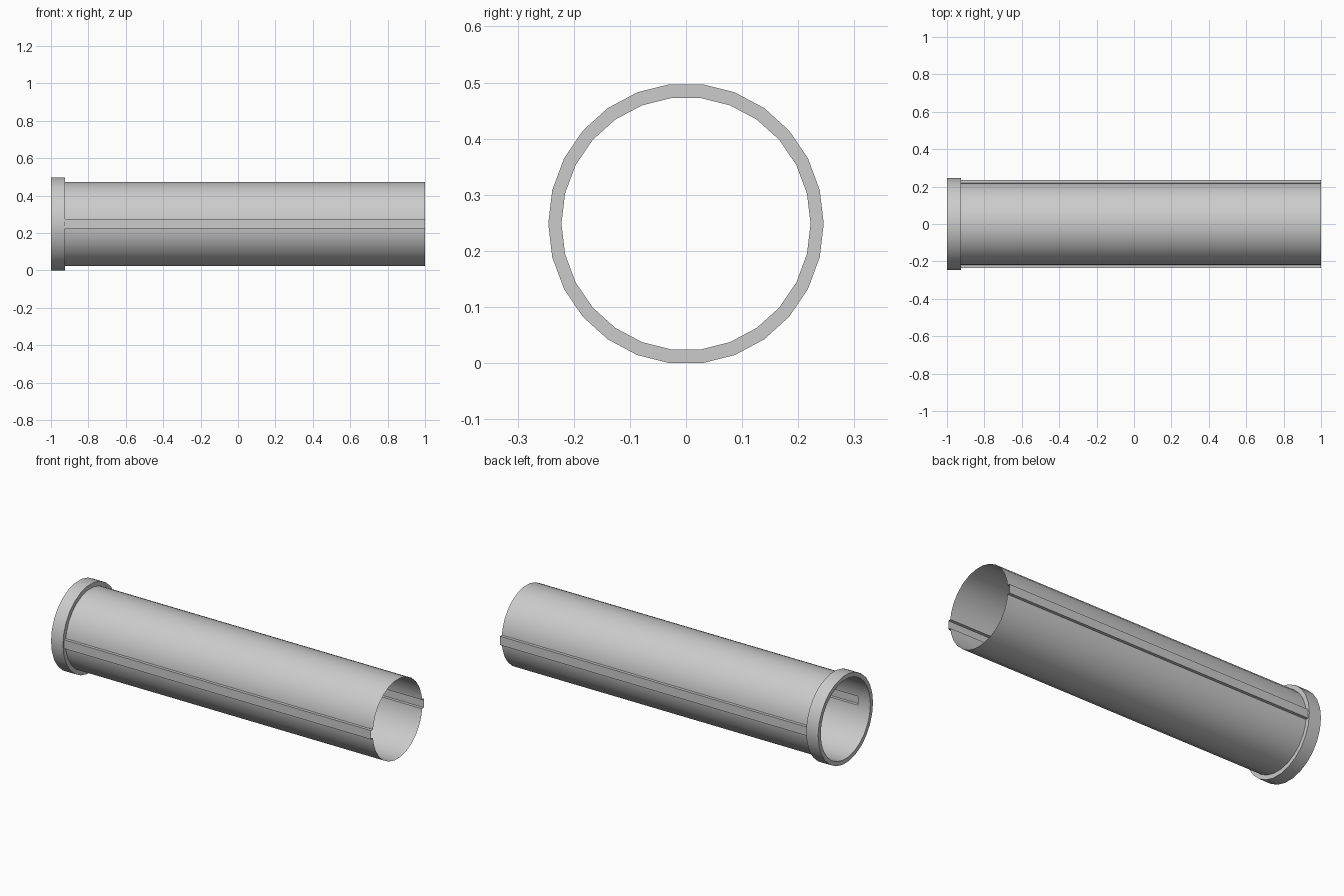
import bpy, bmesh
from math import cos, sin, pi, radians

if "Cube" in bpy.data.objects:
    bpy.data.objects.remove(bpy.data.objects["Cube"], do_unlink=True)

SIDES = 26
CENTRE_Z = 0.2485
INNER = (0.222, 0.2255)     # half width and half height of the bore
OUTER = (0.2455, 0.2503)    # the same for the collar
COLLAR_X = -0.925
RAIL_Y, RAIL_HALF = 0.236, 0.025

grey = bpy.data.materials.new("light grey")
grey.use_nodes = True
colour = (0.6, 0.6, 0.6, 1)
grey.diffuse_color = colour
grey.node_tree.nodes["Principled BSDF"].inputs["Base Color"].default_value = colour


def ring(radii):
    """Polygon in the y-z plane with a corner at each side."""
    return [(radii[0] * cos(2 * pi * i / SIDES), radii[1] * sin(2 * pi * i / SIDES))
            for i in range(SIDES)]


def channelled_ring(radii):
    """The same polygon with a square channel pushed out at each side."""
    points = ring(radii)
    t = RAIL_HALF / points[1][1]
    foot = radii[0] + (points[1][0] - radii[0]) * t
    channel = [(foot, -RAIL_HALF), (RAIL_Y, -RAIL_HALF),
               (RAIL_Y, RAIL_HALF), (foot, RAIL_HALF)]
    half = SIDES // 2
    opposite = [(-y, -z) for y, z in channel]
    return channel + points[1:half] + opposite + points[half + 1:]


def loft(name, sections, closed=False):
    """Skin a list of (x, outline) sections into one shell."""
    bm = bmesh.new()
    loops = [[bm.verts.new((x, y, z + CENTRE_Z)) for y, z in outline]
             for x, outline in sections]
    pairs = list(zip(loops, loops[1:]))
    if closed:
        pairs.append((loops[-1], loops[0]))
    for a, b in pairs:
        for i in range(len(a)):
            j = (i + 1) % len(a)
            bm.faces.new((a[i], a[j], b[j], b[i]))
    bmesh.ops.recalc_face_normals(bm, faces=bm.faces)
    mesh = bpy.data.meshes.new(name)
    bm.to_mesh(mesh)
    bm.free()
    mesh.materials.append(grey)
    obj = bpy.data.objects.new(name, mesh)
    bpy.context.collection.objects.link(obj)
    bpy.ops.object.select_all(action='DESELECT')
    obj.select_set(True)
    bpy.context.view_layer.objects.active = obj
    bpy.ops.object.shade_smooth_by_angle(angle=radians(30))
    return obj


# Thin open tube with a guide channel along both sides
profile = channelled_ring(INNER)
loft("tube", [(COLLAR_X, profile), (1, profile)])

# Thick collar at one end
inner, outer = ring(INNER), ring(OUTER)
loft("collar", [(-1, inner), (-1, outer), (COLLAR_X, outer), (COLLAR_X, inner)], closed=True)
